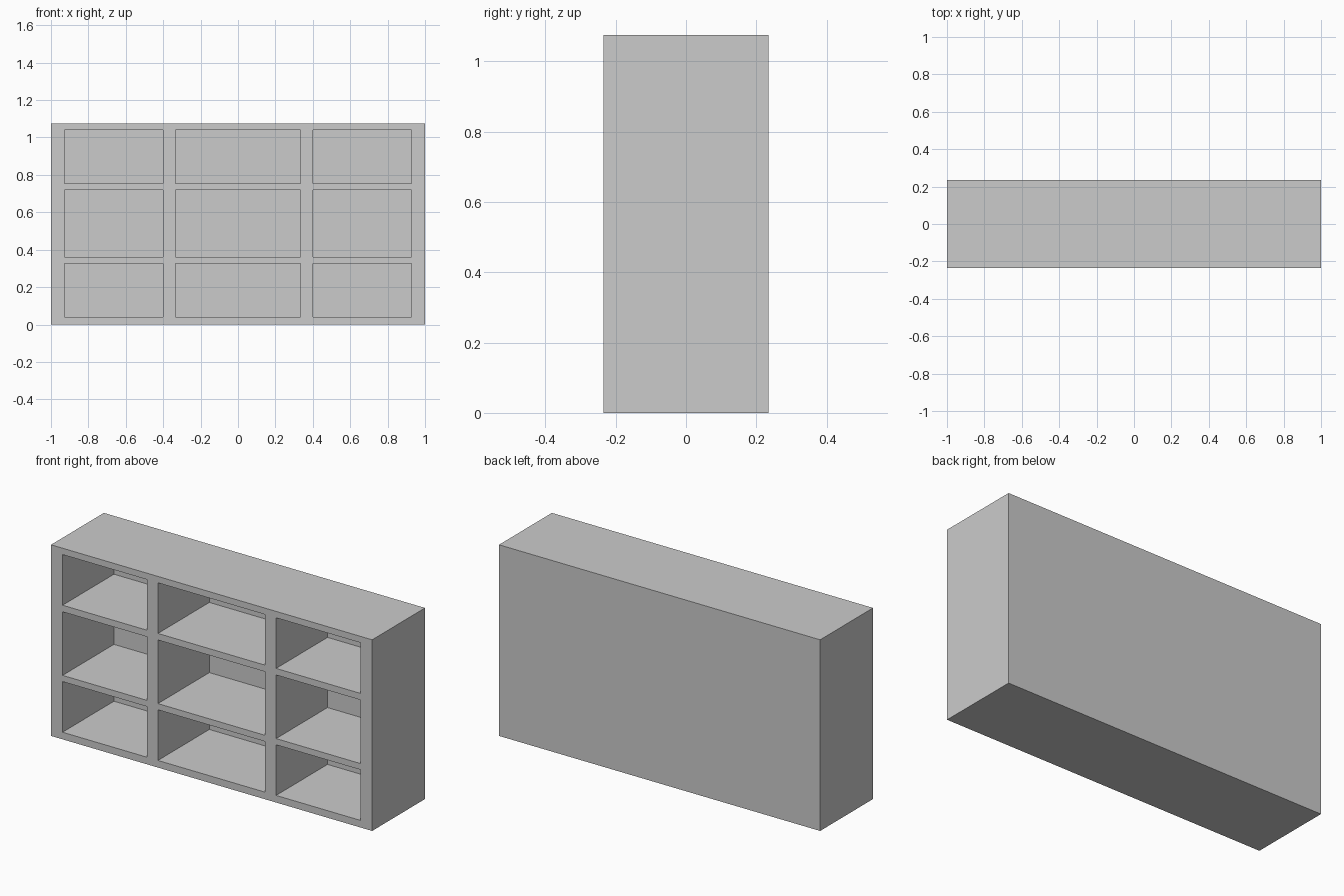
import bpy, bmesh
from mathutils import Matrix, Vector

if "Cube" in bpy.data.objects:
    bpy.data.objects.remove(bpy.data.objects["Cube"])

HEIGHT, DEPTH, BACK = 1.076, 0.47, 0.013
COLUMNS = [(-0.928, -0.402), (-0.334, 0.334), (0.402, 0.928)]
ROWS = [(0.04, 0.325), (0.36, 0.718), (0.755, 1.04)]


def add_box(bm, lo, hi):
    lo, hi = Vector(lo), Vector(hi)
    size = Matrix.Diagonal((*(hi - lo), 1))
    bmesh.ops.create_cube(bm, size=1, matrix=Matrix.Translation((lo + hi) / 2) @ size)


def make_object(name, boxes):
    bm = bmesh.new()
    for lo, hi in boxes:
        add_box(bm, lo, hi)
    mesh = bpy.data.meshes.new(name)
    bm.to_mesh(mesh)
    bm.free()
    obj = bpy.data.objects.new(name, mesh)
    bpy.context.collection.objects.link(obj)
    return obj


# Solid cabinet body
shelf = make_object("shelf_unit", [((-1, -DEPTH / 2, 0), (1, DEPTH / 2, HEIGHT))])

# Nine compartments, open at the front with a thin back panel left behind
cutter = make_object("compartment_cutter", [
    ((x0, -DEPTH / 2 - 0.1, z0), (x1, DEPTH / 2 - BACK, z1))
    for x0, x1 in COLUMNS for z0, z1 in ROWS])

cut = shelf.modifiers.new("compartments", 'BOOLEAN')
cut.operation = 'DIFFERENCE'
cut.solver = 'EXACT'
cut.object = cutter
cutter.hide_render = True
cutter.hide_set(True)
